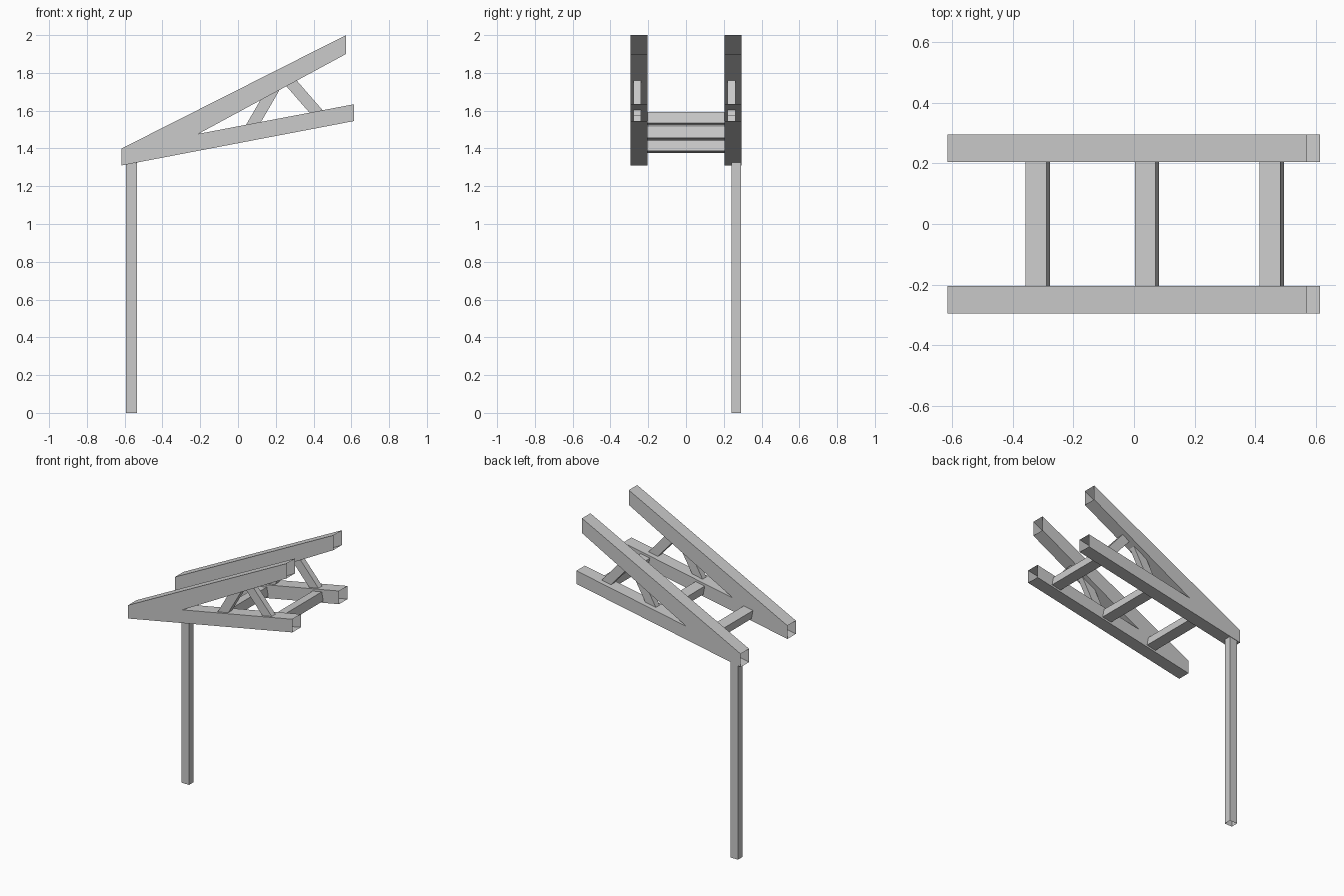
import bpy, bmesh
from math import radians, cos, sin
from mathutils import Vector

if "Cube" in bpy.data.objects:
    bpy.data.objects.remove(bpy.data.objects["Cube"])

def tube(name, ring_a, ring_b):
    """Open-ended thin tube between two four-cornered rings."""
    bm = bmesh.new()
    a = [bm.verts.new(p) for p in ring_a]
    b = [bm.verts.new(p) for p in ring_b]
    centre = sum((v.co for v in a + b), Vector()) / 8
    for i in range(4):
        j = (i + 1) % 4
        f = bm.faces.new((a[i], a[j], b[j], b[i]))
        f.normal_update()
        if f.normal.dot(f.calc_center_median() - centre) < 0:
            f.normal_flip()
    me = bpy.data.meshes.new(name)
    bm.to_mesh(me)
    bm.free()
    ob = bpy.data.objects.new(name, me)
    bpy.context.collection.objects.link(ob)
    return ob

def section(upper, lower, y0, y1):
    """Ring spanning y0..y1 between two (x, z) points."""
    (ux, uz), (lx, lz) = upper, lower
    return [(ux, y0, uz), (ux, y1, uz), (lx, y1, lz), (lx, y0, lz)]

def brace(name, bottom, top, width, y0, y1, extend):
    """Slanted tube whose ends run on into the hollow beams."""
    p, q = Vector(bottom), Vector(top)
    d = (q - p).normalized()
    n = Vector((-d.y, d.x)) * width / 2
    p, q = p - d * extend, q + d * extend
    return tube(name, section(p + n, p - n, y0, y1), section(q + n, q - n, y0, y1))

X0, X1 = -0.616, 0.614
SLOPE = (1.634 - 1.40) / (X1 - X0)
INNER, OUTER = 0.205, 0.295

def beam_top(x):
    return 1.40 + SLOPE * (x - X0)

for side, s in (("front", -1), ("back", 1)):
    y0, y1 = sorted((s * INNER, s * OUTER))
    # Lower beam, cut vertically at both ends
    tube(side + "_lower_beam",
         section((X0, 1.40), (X0, 1.31), y0, y1),
         section((X1, 1.634), (X1, 1.545), y0, y1))
    # Upper beam, mitred onto the lower beam
    tube(side + "_upper_beam",
         section((X0, 1.40), (-0.21, beam_top(-0.21)), y0, y1),
         section((0.572, 2.0), (0.572, 1.90), y0, y1))
    # Slanted braces between the beams
    yc = s * 0.25 - 0.009
    brace(side + "_inner_brace", (0.082, 1.532), (0.17, 1.684), 0.061,
          yc - 0.02, yc + 0.02, 0.045)
    brace(side + "_outer_brace", (0.413, 1.596), (0.283, 1.745), 0.061,
          yc - 0.02, yc + 0.02, 0.055)

# Cross bars, tilted with the lower beams
t = radians(10.8)
for i, x in enumerate((-0.318, 0.043, 0.455)):
    z = beam_top(x) - 0.046
    pts = [(x + u * cos(t) - v * sin(t), z + u * sin(t) + v * cos(t))
           for u, v in ((-.035, -.03), (.035, -.03), (.035, .03), (-.035, .03))]
    tube(f"cross_bar_{i + 1}", [(px, -INNER, pz) for px, pz in pts],
         [(px, INNER, pz) for px, pz in pts])

# Single leg, its top cut to the beam slope
xl, xr = -0.594, -0.536
plan = [(xl, 0.242), (xr, 0.242), (xr, 0.292), (xl, 0.292)]
tube("leg", [(x, y, 0) for x, y in plan],
     [(x, y, beam_top(x) - 0.09) for x, y in plan])
